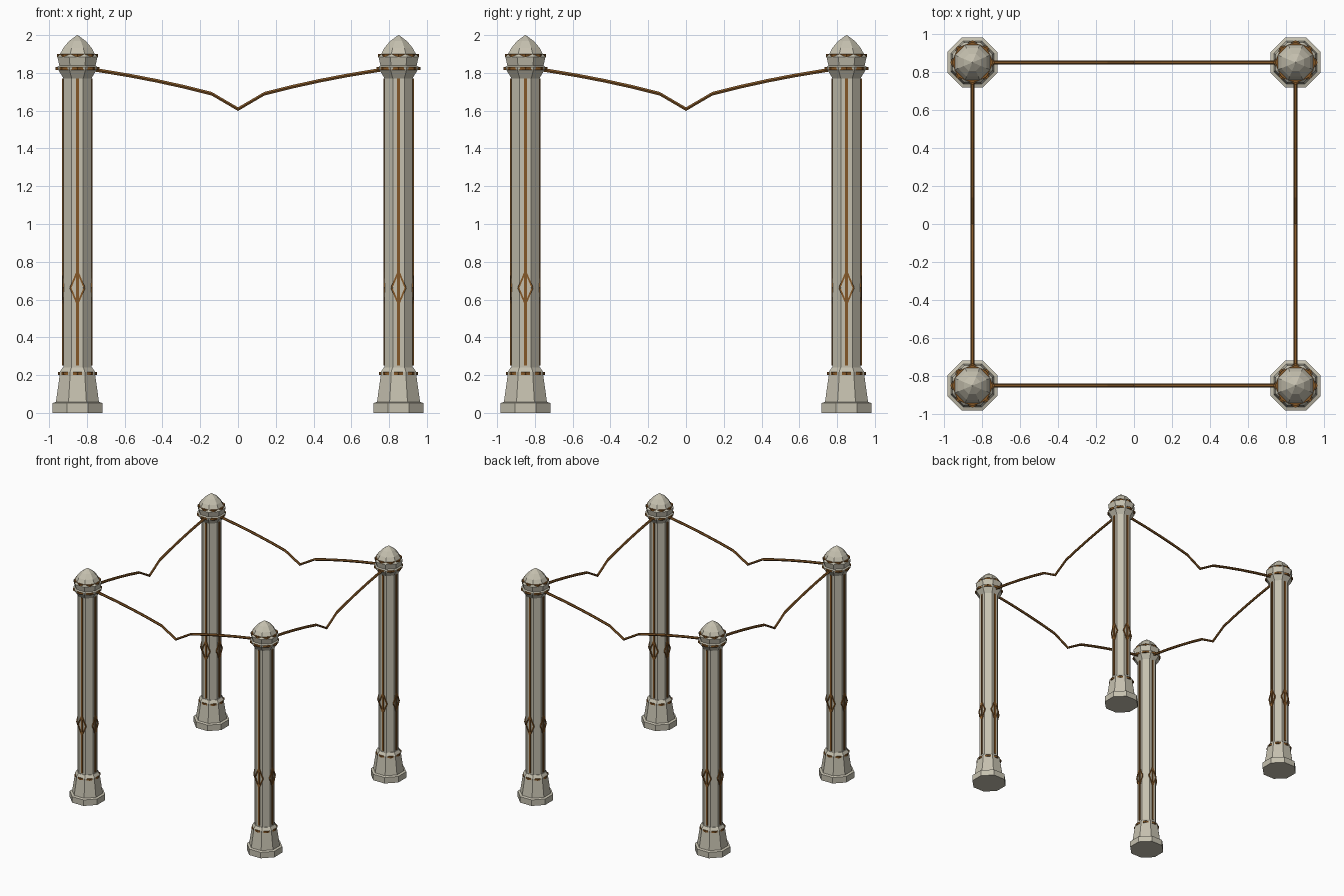
import bpy, bmesh, math
from mathutils import Matrix, Vector

if "Cube" in bpy.data.objects:
    bpy.data.objects.remove(bpy.data.objects["Cube"])


def material(name, rgb):
    m = bpy.data.materials.new(name)
    m.diffuse_color = (*rgb, 1)
    m.use_nodes = True
    m.node_tree.nodes["Principled BSDF"].inputs["Base Color"].default_value = m.diffuse_color
    return m


STONE = material("pale stone", (0.56, 0.53, 0.43))
BROWN = material("brown bronze", (0.23, 0.095, 0.02))
POST = 0.85                       # distance of each post from the middle
FLAT = 1 / math.cos(math.pi / 8)  # octagon flat radius to corner radius


def finish(bm, name, mat):
    bmesh.ops.recalc_face_normals(bm, faces=bm.faces)
    me = bpy.data.meshes.new(name)
    bm.to_mesh(me)
    bm.free()
    me.materials.append(mat)
    return me


def place(me, name, x=0, y=0, turn=0):
    ob = bpy.data.objects.new(name, me)
    ob.location = (x, y, 0)
    ob.rotation_euler.z = turn
    bpy.context.collection.objects.link(ob)


def lathe(bm, profile, offset):
    """Eight-sided stack of (radius, z) rings, closed at both ends."""
    rings = []
    for r, z in profile:
        rings.append([bm.verts.new((r * math.cos(a), r * math.sin(a), z))
                      for a in (offset + i * math.pi / 4 for i in range(8))])
    for lo, hi in zip(rings, rings[1:]):
        for i in range(8):
            j = (i + 1) % 8
            bm.faces.new((lo[i], lo[j], hi[j], hi[i]))
    bm.faces.new(rings[0][::-1])
    bm.faces.new(rings[-1])


def octagon_part(name, profile):
    bm = bmesh.new()
    lathe(bm, [(r * FLAT, z) for r, z in profile], math.pi / 8)
    return finish(bm, name, STONE)


def bar(bm, a, b, width, y0, y1):
    """Flat bar on the front face from a to b, given as (x, z)."""
    a, b = Vector(a), Vector(b)
    d = (b - a).normalized() * width / 2
    n = Vector((-d.y, d.x))
    pts = [a - n, b - n, b + n, a + n]
    f = [bm.verts.new((p.x, y0, p.y)) for p in pts]
    k = [bm.verts.new((p.x, y1, p.y)) for p in pts]
    bm.faces.new(f)
    bm.faces.new(k[::-1])
    for i in range(4):
        j = (i + 1) % 4
        bm.faces.new((f[i], k[i], k[j], f[j]))


# Stone parts of one post
base = octagon_part("post_base", [(0.132, 0), (0.132, 0.052), (0.114, 0.058),
                                  (0.094, 0.2), (0.094, 0.216), (0.078, 0.24)])
shaft = octagon_part("post_shaft", [(0.074, 0.23), (0.074, 1.78)])
head = octagon_part("post_head", [(0.07, 1.765), (0.103, 1.818), (0.105, 1.832),
                                  (0.096, 1.84), (0.106, 1.885), (0.092, 1.9),
                                  (0.075, 1.932), (0.045, 1.968), (0.002, 2.0)])

# Bronze rings turned so only their corners show through the stone
bm = bmesh.new()
for r, z0, z1 in ((0.104, 0.201, 0.216), (0.116, 1.816, 1.832),
                  (0.108, 1.885, 1.9)):
    lathe(bm, [(r, z0), (r, z1)], 0)
rings = finish(bm, "post_rings", BROWN)

# Bronze strips and diamonds on the four main sides of the shaft
bm = bmesh.new()
bar(bm, (0, 0.25), (0, 1.77), 0.014, -0.081, -0.07)
diamond = [(0, 0.575), (0.037, 0.662), (0, 0.75), (-0.037, 0.662)]
for i in range(4):
    bar(bm, diamond[i], diamond[(i + 1) % 4], 0.009, -0.08, -0.071)
side = bm.verts[:] + bm.edges[:] + bm.faces[:]
for i in range(1, 4):
    copy = bmesh.ops.duplicate(bm, geom=side)["geom"]
    bmesh.ops.rotate(bm, verts=[v for v in copy if isinstance(v, bmesh.types.BMVert)],
                     cent=(0, 0, 0), matrix=Matrix.Rotation(i * math.pi / 2, 3, 'Z'))
trim = finish(bm, "shaft_trim", BROWN)

for sy, depth in ((-1, "front"), (1, "back")):
    for sx, hand in ((-1, "left"), (1, "right")):
        for me in (base, shaft, head, rings, trim):
            place(me, f"{depth}_{hand}_{me.name}", sx * POST, sy * POST)

# Sagging rope, swept with a six-sided section
half = [(0.78, 1.82), (0.58, 1.787), (0.43, 1.758), (0.28, 1.725),
        (0.14, 1.69), (0, 1.608)]
path = [(-x, z) for x, z in half] + half[-2::-1]
bm = bmesh.new()
loops = []
for x, z in path:
    loops.append([bm.verts.new((x, 0.011 * math.cos(a), z + 0.011 * math.sin(a)))
                  for a in (i * math.pi / 3 for i in range(6))])
for p, q in zip(loops, loops[1:]):
    for i in range(6):
        j = (i + 1) % 6
        bm.faces.new((p[i], p[j], q[j], q[i]))
bm.faces.new(loops[0])
bm.faces.new(loops[-1])
rope = finish(bm, "rope", BROWN)
place(rope, "front_rope", 0, -POST)
place(rope, "back_rope", 0, POST)
place(rope, "left_rope", -POST, 0, math.pi / 2)
place(rope, "right_rope", POST, 0, math.pi / 2)
